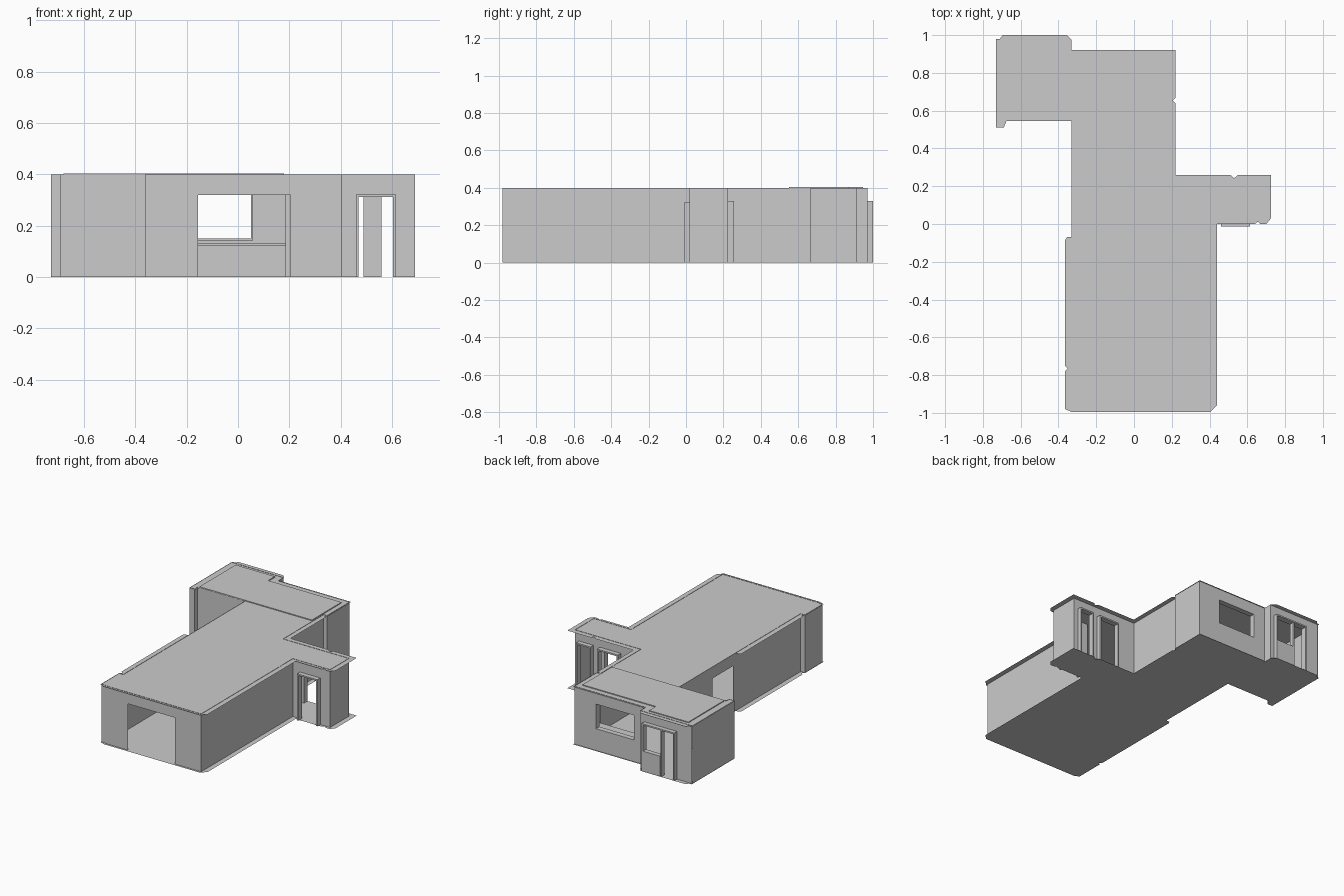
import bpy, bmesh

if "Cube" in bpy.data.objects:
    bpy.data.objects.remove(bpy.data.objects["Cube"])

H = 0.4  # wall height


def finish(name, bm):
    bmesh.ops.remove_doubles(bm, verts=bm.verts, dist=1e-5)
    me = bpy.data.meshes.new(name)
    bm.to_mesh(me)
    bm.free()
    ob = bpy.data.objects.new(name, me)
    bpy.context.collection.objects.link(ob)
    return ob


def wall(name, p, q, holes=(), h=H):
    """Thin axis-aligned wall from p to q; holes are (start, end, bottom, top)."""
    bm = bmesh.new()
    along_x = abs(p[1] - q[1]) < 1e-6
    k = 0 if along_x else 1
    s = sorted({p[k], q[k], *[v for o in holes for v in o[:2]]})
    z = sorted({0, h, *[v for o in holes for v in o[2:]]})
    for a, b in zip(s, s[1:]):
        for c, d in zip(z, z[1:]):
            ms, mz = (a + b) / 2, (c + d) / 2
            if any(o[0] < ms < o[1] and o[2] < mz < o[3] for o in holes):
                continue
            pts = [(a, c), (b, c), (b, d), (a, d)]
            bm.faces.new([bm.verts.new((u, p[1], w) if along_x else (p[0], u, w))
                          for u, w in pts])
    return finish(name, bm)


def sheet(name, outline, z):
    bm = bmesh.new()
    bm.faces.new([bm.verts.new((x, y, z)) for x, y in outline])
    return finish(name, bm)


def box(name, x0, x1, y0, y1, z0, z1):
    bm = bmesh.new()
    bmesh.ops.create_cube(bm, size=1)
    for v in bm.verts:
        v.co = (x0 if v.co.x < 0 else x1, y0 if v.co.y < 0 else y1,
                z0 if v.co.z < 0 else z1)
    return finish(name, bm)


def frame(name, x0, x1, y0, y1, z0, z1, t=0.01):
    """Jambs, head and (for windows) sill around an opening in an x-running wall."""
    box(name + "_jamb_left", x0 - t, x0, y0, y1, z0, z1)
    box(name + "_jamb_right", x1, x1 + t, y0, y1, z0, z1)
    box(name + "_head", x0 - t, x1 + t, y0, y1, z1, z1 + t)
    if z0 > 0:
        box(name + "_sill", x0 - t, x1 + t, y0, y1, z0 - t, z0)


# Floor and ceiling share one outline with clipped corners and small notches
outline = [(-0.33, -0.995), (0.405, -0.995), (0.44, -0.96), (0.44, 0),
           (0.64, 0), (0.655, 0.012), (0.67, 0), (0.7, 0), (0.725, 0.03),
           (0.725, 0.26), (0.55, 0.26), (0.53, 0.242), (0.51, 0.26),
           (0.22, 0.26), (0.22, 0.64), (0.205, 0.655), (0.22, 0.67),
           (0.22, 0.92), (-0.33, 0.92), (-0.33, 0.975), (-0.355, 1.0),
           (-0.695, 1.0), (-0.71, 0.98), (-0.73, 0.98), (-0.73, 0.51),
           (-0.69, 0.51), (-0.675, 0.545), (-0.33, 0.545), (-0.33, -0.07),
           (-0.355, -0.07), (-0.365, -0.085), (-0.365, -0.75),
           (-0.35, -0.765), (-0.365, -0.78), (-0.365, -0.98)]
sheet("floor", outline, 0)
sheet("ceiling", outline, H - 0.002)

# Slightly raised ceiling tray over the back room
bm = bmesh.new()
tray = [(-0.68, 0.55), (0.18, 0.55), (0.18, 0.872), (-0.38, 0.872),
        (-0.38, 0.945), (-0.68, 0.945)]
f = bm.faces.new([bm.verts.new((x, y, H - 0.002)) for x, y in tray])
up = bmesh.ops.extrude_face_region(bm, geom=[f])["geom"]
bmesh.ops.translate(bm, vec=(0, 0, 0.006),
                    verts=[g for g in up if isinstance(g, bmesh.types.BMVert)])
finish("ceiling_tray", bm)

# Main room
wall("front_wall", (-0.33, -0.98), (0.405, -0.98), [(-0.155, 0.205, 0, 0.32)])
wall("right_wall", (0.405, -0.98), (0.405, 0.02))
wall("left_wall", (-0.33, -0.78), (-0.33, 0.545), [(-0.04, 0.18, 0, 0.32)])
wall("left_alcove_side", (-0.362, -0.975), (-0.362, -0.78))
wall("left_alcove_back", (-0.362, -0.78), (-0.33, -0.78))
wall("left_alcove_front", (-0.362, -0.975), (-0.33, -0.975))

# Right wing with a front door and two back doors
wall("wing_front_wall", (0.405, 0.02), (0.69, 0.02), [(0.47, 0.605, 0, 0.315)])
wall("wing_end_wall", (0.69, 0.02), (0.69, 0.225))
wall("wing_back_wall", (0.185, 0.225), (0.69, 0.225),
     [(0.35, 0.49, 0, 0.32), (0.56, 0.65, 0, 0.32)])
frame("wing_front_door", 0.47, 0.605, -0.012, 0.025, 0, 0.312)
frame("wing_back_door_a", 0.35, 0.49, 0.22, 0.257, 0, 0.32)
frame("wing_back_door_b", 0.56, 0.65, 0.22, 0.257, 0, 0.32)

# Back room
wall("passage_right_wall", (0.188, 0.225), (0.188, 0.665))
wall("kitchen_wall_step", (0.188, 0.665), (0.215, 0.665))
wall("kitchen_right_wall", (0.215, 0.665), (0.215, 0.912))
wall("kitchen_back_wall", (-0.33, 0.912), (0.215, 0.912), [(-0.24, 0.05, 0.15, 0.32)])
wall("back_room_step", (-0.33, 0.912), (-0.33, 0.97))
wall("back_room_back_wall", (-0.725, 0.97), (-0.33, 0.97), [(-0.6, -0.37, 0, 0.32)])
wall("back_room_left_wall", (-0.728, 0.512), (-0.728, 0.97))
wall("back_room_front_wall", (-0.69, 0.545), (-0.33, 0.545))
wall("corner_pier_side", (-0.69, 0.512), (-0.69, 0.545))
wall("corner_pier_front", (-0.728, 0.512), (-0.69, 0.512))

# Kitchen window and balcony door with a low panel
frame("kitchen_window", -0.24, 0.05, 0.875, 0.912, 0.15, 0.32, 0.008)
frame("balcony_door", -0.6, -0.37, 0.96, 1.0, 0, 0.32)
box("balcony_low_panel", -0.5, -0.37, 0.965, 0.998, 0, 0.14)
box("balcony_mullion", -0.51, -0.5, 0.965, 0.995, 0, 0.32)

# Kitchen counter with cabinet fronts
box("counter_body", -0.24, 0.185, 0.8, 0.9, 0, 0.122)
box("counter_top", -0.25, 0.187, 0.79, 0.905, 0.122, 0.13)
for i, (a, b, c, d) in enumerate([(-0.13, -0.075, 0.02, 0.118), (-0.07, -0.02, 0.02, 0.118),
                                  (-0.015, 0.1, 0.02, 0.066), (-0.015, 0.1, 0.07, 0.118),
                                  (0.105, 0.18, 0.02, 0.118)]):
    box(f"cabinet_front_{i}", a, b, 0.795, 0.8, c, d)
